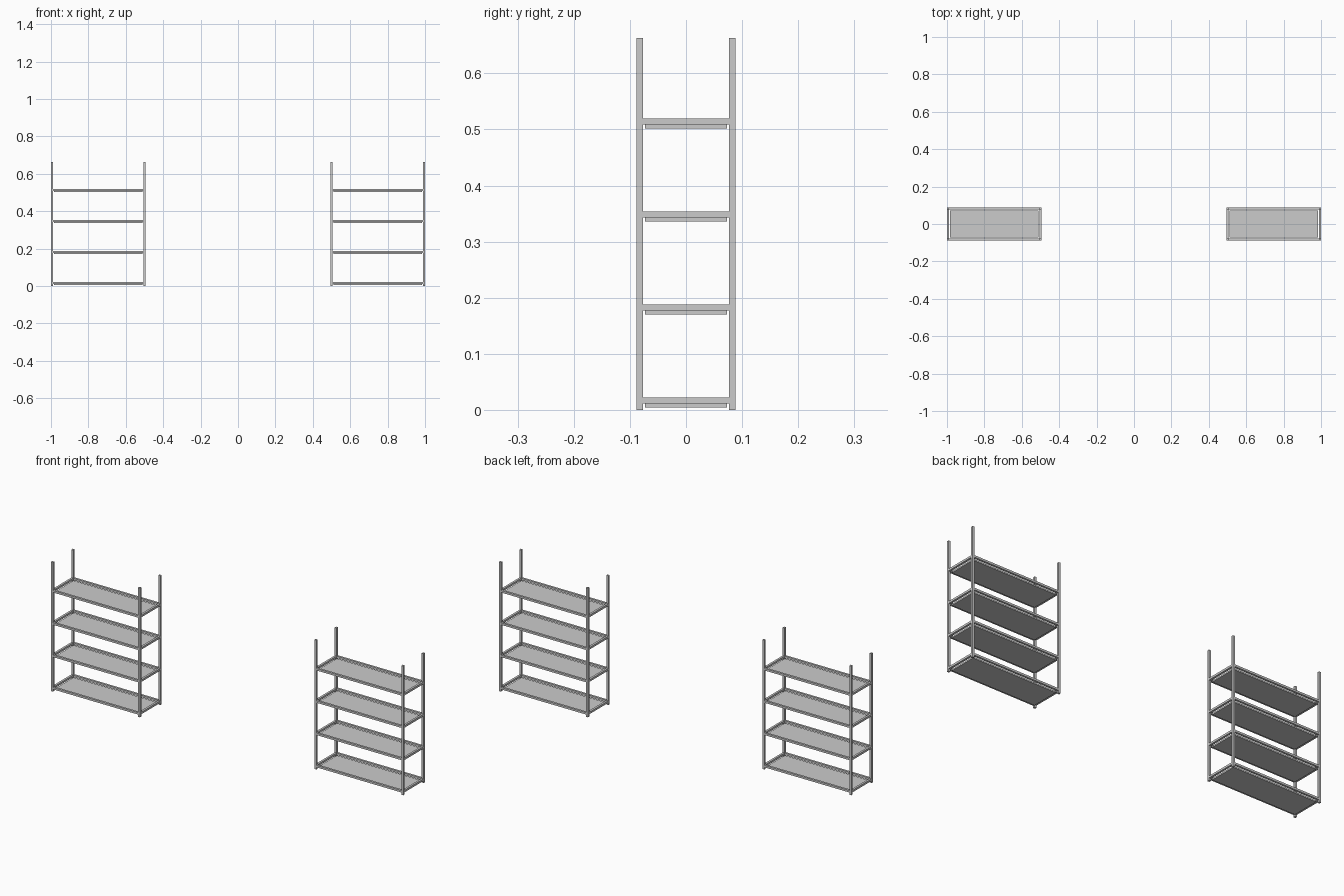
import bpy

if "Cube" in bpy.data.objects:
    bpy.data.objects.remove(bpy.data.objects["Cube"])

HEIGHT = 0.663
HALF_X = 0.2525      # half width of one rack
HALF_Y = 0.088       # half depth
BAR = 0.011          # square tube thickness
RAIL_TOPS = [0.022 + 0.1657 * i for i in range(4)]
RAIL_H = 0.0105
INSET = 0.015        # shelf panel inset from the outer frame


def box(name, lo, hi):
    bpy.ops.mesh.primitive_cube_add(
        size=1, location=[(a + b) / 2 for a, b in zip(lo, hi)])
    ob = bpy.context.object
    ob.name = name
    ob.scale = [b - a for a, b in zip(lo, hi)]
    return ob


def rack(label, cx):
    x0, x1 = cx - HALF_X, cx + HALF_X
    y0, y1 = -HALF_Y, HALF_Y

    # four upright posts
    for x in (x0, x1 - BAR):
        for y in (y0, y1 - BAR):
            box(label + "_post", (x, y, 0), (x + BAR, y + BAR, HEIGHT))

    for top in RAIL_TOPS:
        low = top - RAIL_H
        # long rails at front and back
        for y in (y0, y1 - BAR):
            box(label + "_long_rail", (x0 + BAR, y, low), (x1 - BAR, y + BAR, top))
        # short rails at both ends
        for x in (x0, x1 - BAR):
            box(label + "_end_rail", (x, y0 + BAR, low), (x + BAR, y1 - BAR, top))
        # shelf panel hung just under the rails
        box(label + "_shelf_panel",
            (x0 + INSET, y0 + INSET, top - 0.0172),
            (x1 - INSET, y1 - INSET, top - 0.0100))


rack("left_rack", -1 + HALF_X)
rack("right_rack", 1 - HALF_X)
